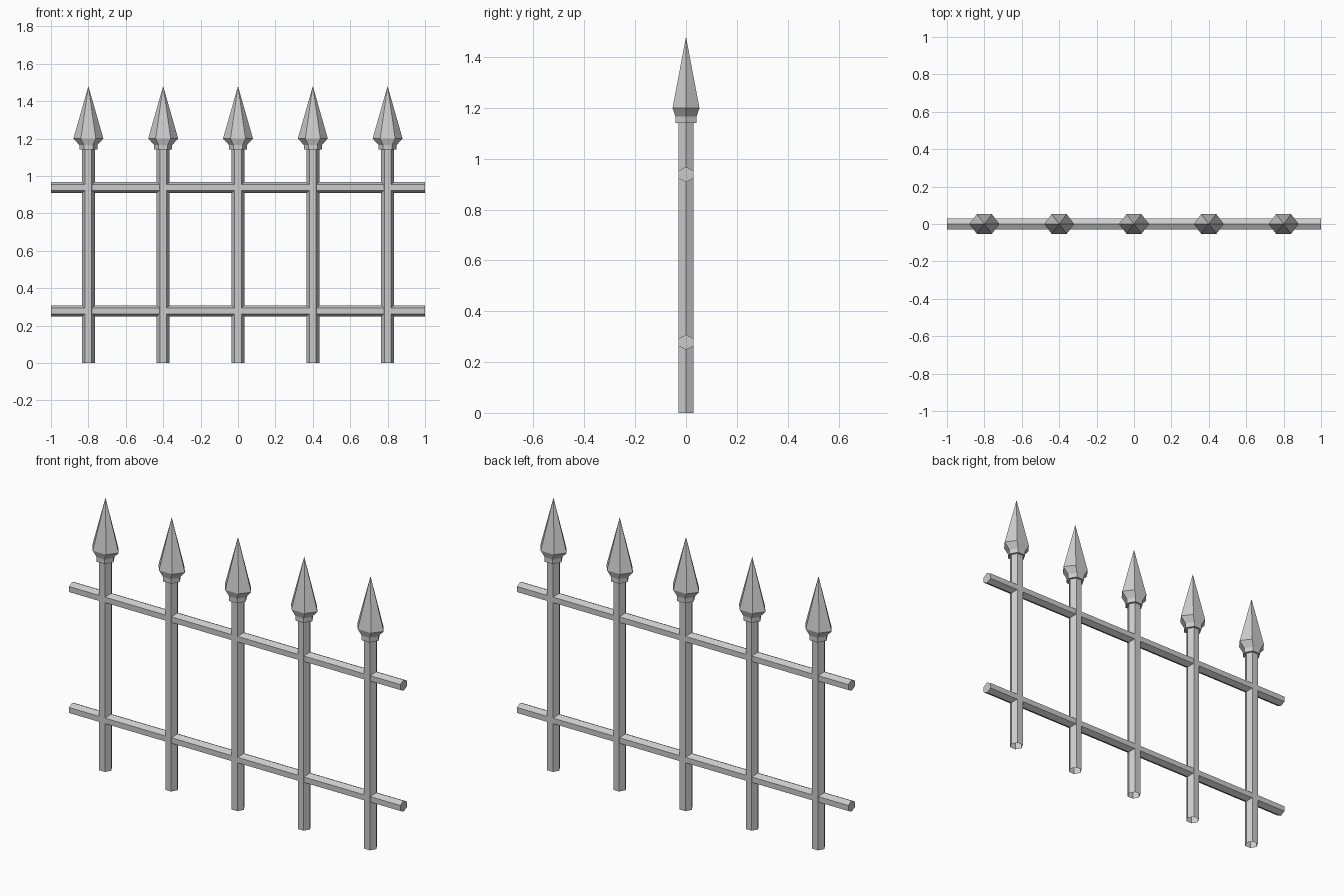
import bpy, bmesh
from math import cos, sin, pi
from mathutils import Matrix

if "Cube" in bpy.data.objects:
    bpy.data.objects.remove(bpy.data.objects["Cube"])


def hex_loft(name, rings, turn=0.0, cap_start=True, matrix=Matrix()):
    """Skin hexagonal rings given as (height, x radius, y radius); radius 0 is a tip."""
    bm = bmesh.new()
    prev = None
    for h, rx, ry in rings:
        if rx == 0:
            ring = [bm.verts.new((0, 0, h))] * 6
        else:
            ring = [bm.verts.new((rx * cos(turn + i * pi / 3),
                                  ry * sin(turn + i * pi / 3), h)) for i in range(6)]
        if prev:
            for i in range(6):
                j = (i + 1) % 6
                quad = [prev[i], prev[j], ring[j], ring[i]]
                bm.faces.new(list(dict.fromkeys(quad)))
        elif cap_start:
            bm.faces.new(ring[::-1])
        prev = ring
    if rings[-1][1] > 0:
        bm.faces.new(prev)
    bm.transform(matrix)
    bmesh.ops.recalc_face_normals(bm, faces=bm.faces)
    mesh = bpy.data.meshes.new(name)
    bm.to_mesh(mesh)
    bm.free()
    obj = bpy.data.objects.new(name, mesh)
    bpy.context.collection.objects.link(obj)
    return obj


# Upright posts with spear finials
for n in range(5):
    place = Matrix.Translation((-0.8 + 0.4 * n, 0, 0))
    hex_loft(f"post_{n + 1}", [(0, 0.035, 0.035), (1.15, 0.035, 0.035)],
             cap_start=False, matrix=place)
    hex_loft(f"spear_head_{n + 1}",
             [(1.14, 0.048, 0.048), (1.165, 0.048, 0.048),
              (1.20, 0.08, 0.061), (1.48, 0, 0)], matrix=place)

# Horizontal rails, a hexagon edge pointing up
for name, z in (("lower_rail", 0.278), ("upper_rail", 0.938)):
    lay = Matrix.Translation((0, 0, z)) @ Matrix.Rotation(pi / 2, 4, 'Y')
    hex_loft(name, [(-1, 0.03, 0.033), (1, 0.03, 0.033)], matrix=lay)
